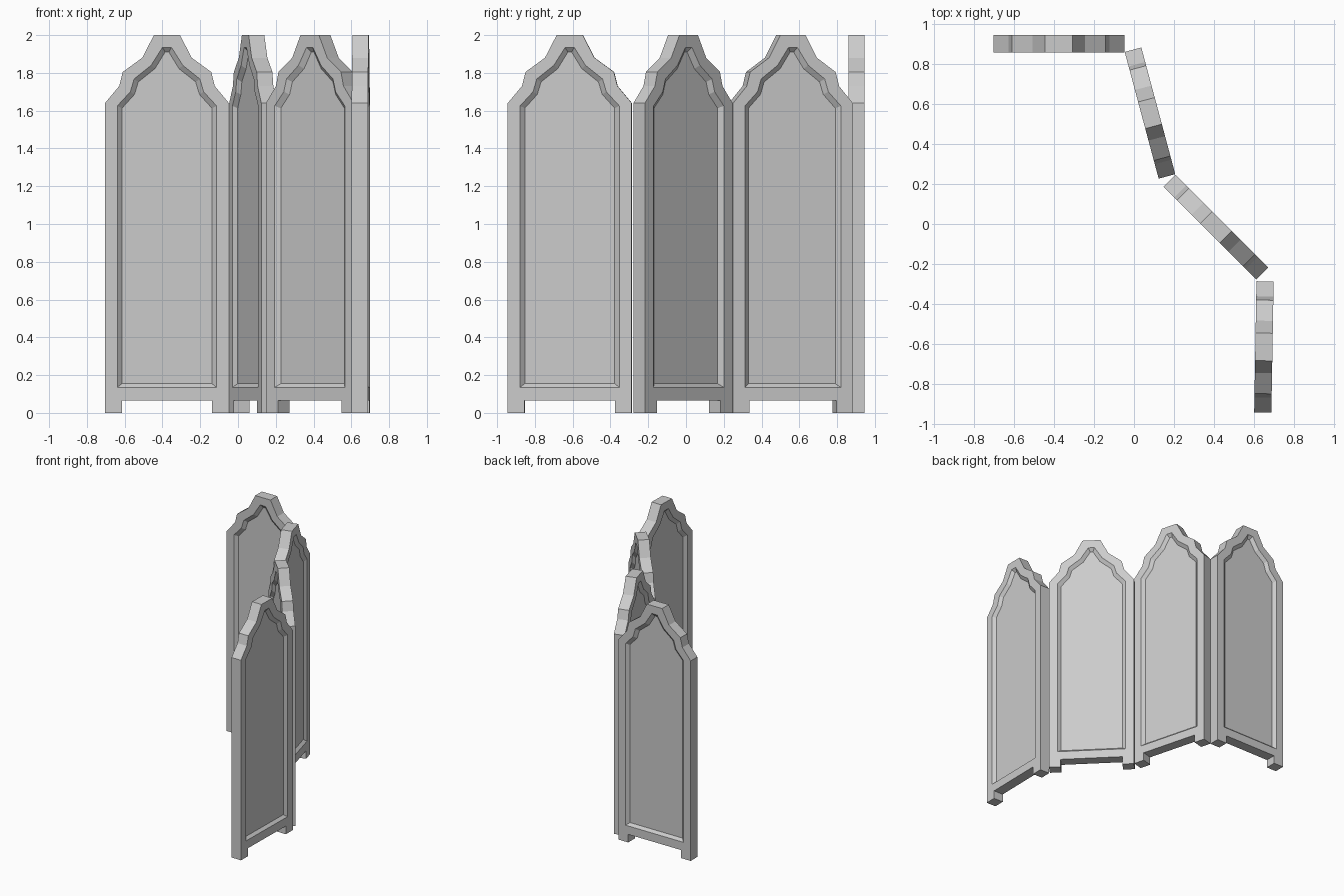
import bpy, bmesh, math

if "Cube" in bpy.data.objects:
    bpy.data.objects.remove(bpy.data.objects["Cube"])

HALF_T = 0.043      # half the panel thickness
RECESS = 0.022      # depth of the sunken field on each face
LEG_H = 0.066

# Right-hand half profiles (x, z), bottom to top, with matching point counts
OUTLINE = [(0.239, LEG_H), (0.328, LEG_H), (0.328, 1.64), (0.253, 1.73),
           (0.234, 1.805), (0.131, 1.88), (0.069, 2.0)]
BEVEL_OUT = [(0.21, 0.135), (0.263, 0.135), (0.263, 1.625), (0.194, 1.70),
             (0.174, 1.768), (0.084, 1.84), (0.024, 1.935)]
BEVEL_IN = [(0.19, 0.155), (0.238, 0.155), (0.238, 1.613), (0.172, 1.686),
            (0.152, 1.752), (0.064, 1.822), (0.010, 1.91)]


def ring(bm, half, y):
    """Closed vertex loop from a mirrored half profile."""
    pts = half + [(-x, z) for x, z in reversed(half)]
    return [bm.verts.new((x, y, z)) for x, z in pts]


def bridge(bm, a, b):
    n = len(a)
    return [bm.faces.new((a[i], a[(i + 1) % n], b[(i + 1) % n], b[i]))
            for i in range(n)]


def panel_mesh():
    bm = bmesh.new()
    edges = []
    # Frame face, sloped moulding and sunken field on both sides
    for s in (-1, 1):
        outer = ring(bm, OUTLINE, s * HALF_T)
        mid = ring(bm, BEVEL_OUT, s * HALF_T)
        inner = ring(bm, BEVEL_IN, s * (HALF_T - RECESS))
        bridge(bm, outer, mid)
        bridge(bm, mid, inner)
        bm.faces.new(inner)
        edges.append(outer)
    # Rim joining both sides
    rim = bridge(bm, edges[0], edges[1])
    # Feet pulled down from the two outer underside faces
    feet = [rim[0], rim[len(rim) - 2]]
    for f in feet:
        res = bmesh.ops.extrude_discrete_faces(bm, faces=[f])
        for v in res["faces"][0].verts:
            v.co.z = 0
    bmesh.ops.recalc_face_normals(bm, faces=bm.faces)
    me = bpy.data.meshes.new("screen_panel")
    bm.to_mesh(me)
    bm.free()
    return me


# Four hinged panels: centre x, centre y, turn in degrees
mesh = panel_mesh()
for i, (x, y, a) in enumerate([(-0.376, 0.902, 0), (0.08, 0.555, -75),
                               (0.41, -0.016, -45), (0.65, -0.615, -91)]):
    ob = bpy.data.objects.new(f"screen_panel_{i + 1}", mesh)
    ob.location = (x, y, 0)
    ob.rotation_euler.z = math.radians(a)
    bpy.context.collection.objects.link(ob)
